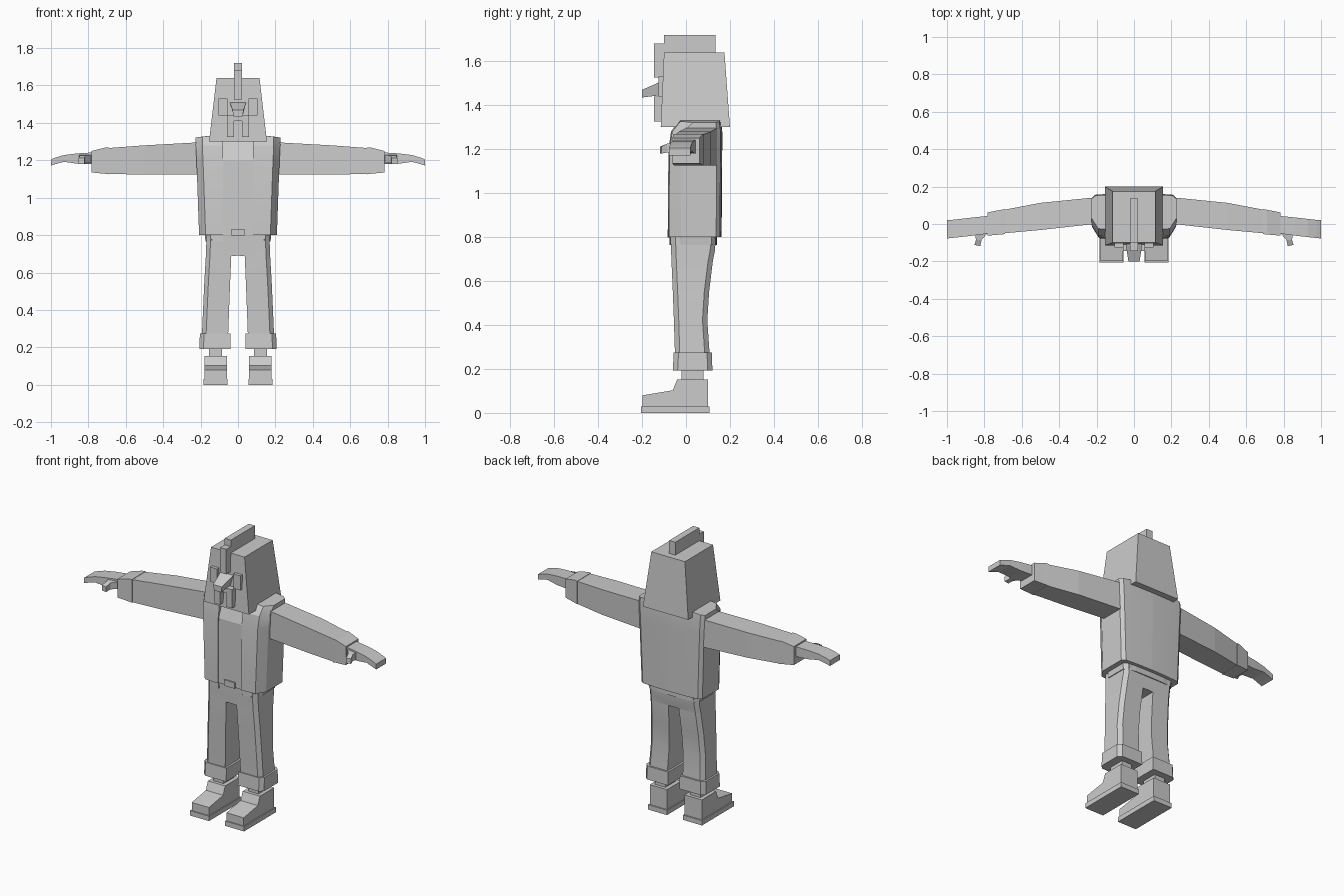
import bpy, bmesh
from math import radians

cube = bpy.data.objects.get("Cube")
if cube:
    bpy.data.objects.remove(cube, do_unlink=True)

grey = bpy.data.materials.new("plain grey")
grey.use_nodes = True
grey.diffuse_color = (0.6, 0.6, 0.6, 1)
next(n for n in grey.node_tree.nodes if n.type == 'BSDF_PRINCIPLED').inputs["Base Color"].default_value = (0.6, 0.6, 0.6, 1)


def loft(name, rings, mirror=False, smooth=0):
    """Skin a list of equal-length point rings into a closed solid."""
    bm = bmesh.new()
    loops = [[bm.verts.new(p) for p in ring] for ring in rings]
    for a, b in zip(loops, loops[1:]):
        for i in range(len(a)):
            j = (i + 1) % len(a)
            bm.faces.new((a[i], a[j], b[j], b[i]))
    bm.faces.new(loops[0][::-1])
    bm.faces.new(loops[-1])
    bmesh.ops.recalc_face_normals(bm, faces=bm.faces[:])
    mesh = bpy.data.meshes.new(name)
    bm.to_mesh(mesh)
    bm.free()
    mesh.materials.append(grey)
    ob = bpy.data.objects.new(name, mesh)
    bpy.context.collection.objects.link(ob)
    if mirror:
        ob.modifiers.new("mirror", 'MIRROR').use_axis = (True, False, False)
    if smooth:
        bpy.ops.object.select_all(action='DESELECT')
        ob.select_set(True)
        bpy.context.view_layer.objects.active = ob
        bpy.ops.object.shade_smooth_by_angle(angle=radians(smooth))
    return ob


def zring(x0, x1, y0, y1, z):
    return [(x0, y0, z), (x1, y0, z), (x1, y1, z), (x0, y1, z)]


def xring(x, y0, y1, z0, z1):
    return [(x, y0, z0), (x, y1, z0), (x, y1, z1), (x, y0, z1)]


def box(name, x0, x1, y0, y1, z0, z1, mirror=False):
    return loft(name, [zring(x0, x1, y0, y1, z0), zring(x0, x1, y0, y1, z1)], mirror)


def extrude_x(name, profile, x0, x1, mirror=False):
    return loft(name, [[(x, y, z) for y, z in profile] for x in (x0, x1)], mirror)


# Head
loft("head", [zring(-.155, .155, -.115, .2, 1.3), zring(-.115, .115, -.1, .175, 1.64)])
extrude_x("hair_crest", [(-.145, 1.68), (-.1, 1.68), (-.1, 1.72), (.135, 1.72), (.135, 1.6),
                         (-.09, 1.6), (-.09, 1.525), (-.145, 1.525)], -.021, .021)
box("eye", .056, .104, -.125, -.09, 1.44, 1.53, True)
loft("nose", [[(-.024, -.2, 1.435), (.024, -.2, 1.435), (.03, -.2, 1.47), (-.03, -.2, 1.47)],
              [(-.024, -.12, 1.445), (.024, -.12, 1.445), (.042, -.12, 1.505), (-.042, -.12, 1.505)],
              [(-.024, -.09, 1.445), (.024, -.09, 1.445), (.042, -.09, 1.515), (-.042, -.09, 1.515)]])
moustache = [(-.06, 1.325), (-.022, 1.325), (-.022, 1.41), (.022, 1.41),
             (.022, 1.325), (.06, 1.325), (.06, 1.44), (-.06, 1.44)]
loft("moustache", [[(x, y, z) for x, z in moustache] for y in (-.145, -.09)])


# Torso with open jacket
def jacket_ring(w, front, back, z, drop=0):
    return [(.08, 0, z), (.08, front, z), (w - .035, front + .005, z - drop * .7),
            (w, front + .06, z - drop), (w, back - .025, z - drop),
            (w - .02, back - .008, z - drop * .8), (.1, back - .002, z),
            (0, back, z), (0, 0, z)]


loft("jacket", [jacket_ring(.208, -.083, .162, .8), jacket_ring(.222, -.08, .165, 1.2),
                jacket_ring(.226, -.068, .165, 1.28), jacket_ring(.226, -.03, .16, 1.337, .015)],
     True, 25)
loft("shirt", [zring(-.085, .085, -.076, .1, .8), zring(-.085, .085, -.074, .1, 1.2),
               zring(-.085, .085, -.03, .1, 1.32)])
loft("shirt_hem", [jacket_ring(.174, -.075, .14, .765), jacket_ring(.178, -.075, .14, .81)], True)
box("belt_buckle", -.036, .036, -.085, -.06, .798, .834)

# Arms
loft("sleeve", [xring(.2, 0, .142, 1.125, 1.297), xring(.23, -.002, .14, 1.125, 1.295),
                xring(.5, -.032, .113, 1.125, 1.28), xring(.7, -.05, .075, 1.126, 1.265)], True)
loft("sleeve_cuff", [xring(.69, -.054, .08, 1.125, 1.268), xring(.71, -.056, .076, 1.128, 1.268),
                     xring(.782, -.062, .062, 1.135, 1.25)], True)
loft("hand", [xring(.76, -.048, .045, 1.18, 1.243), xring(.86, -.062, .035, 1.182, 1.237),
              xring(.93, -.07, .027, 1.192, 1.228), xring(.975, -.075, .022, 1.18, 1.215),
              xring(1, -.077, .02, 1.172, 1.205)], True)
loft("thumb", [[(.78, -.045, z) for z in (1.185, 1.23)] + [(.85, -.055, z) for z in (1.23, 1.185)],
               [(.815, -.085, z) for z in (1.185, 1.225)] + [(.845, -.085, z) for z in (1.225, 1.185)],
               [(.822, -.118, z) for z in (1.18, 1.212)] + [(.853, -.112, z) for z in (1.212, 1.18)]],
     True)


# Trousers
def leg_ring(x0, x1, y0, y1, z):
    c = .022
    return [(x0, y0, z), (x1 - c, y0, z), (x1, y0 + c, z), (x1, y1 - c, z), (x1 - c, y1, z), (x0, y1, z)]


loft("trouser_leg", [leg_ring(0, .168, -.07, .136, .81), leg_ring(0, .17, -.068, .132, .74),
                     leg_ring(0, .172, -.066, .122, .69), leg_ring(.036, .172, -.066, .122, .689),
                     leg_ring(.042, .18, -.06, .105, .55), leg_ring(.047, .186, -.055, .097, .42),
                     leg_ring(.053, .193, -.05, .108, .26)], True, 20)
loft("trouser_cuff", [leg_ring(.04, .206, -.06, .12, .192), leg_ring(.04, .204, -.056, .118, .274)], True)

# Feet
box("ankle", .085, .155, -.02, .08, .14, .21, True)
extrude_x("shoe", [(-.198, .02), (-.198, .08), (-.06, .103), (-.04, .153), (.1, .153), (.1, .02)],
          .06, .178, True)
box("sole", .055, .185, -.205, .108, 0, .03, True)
